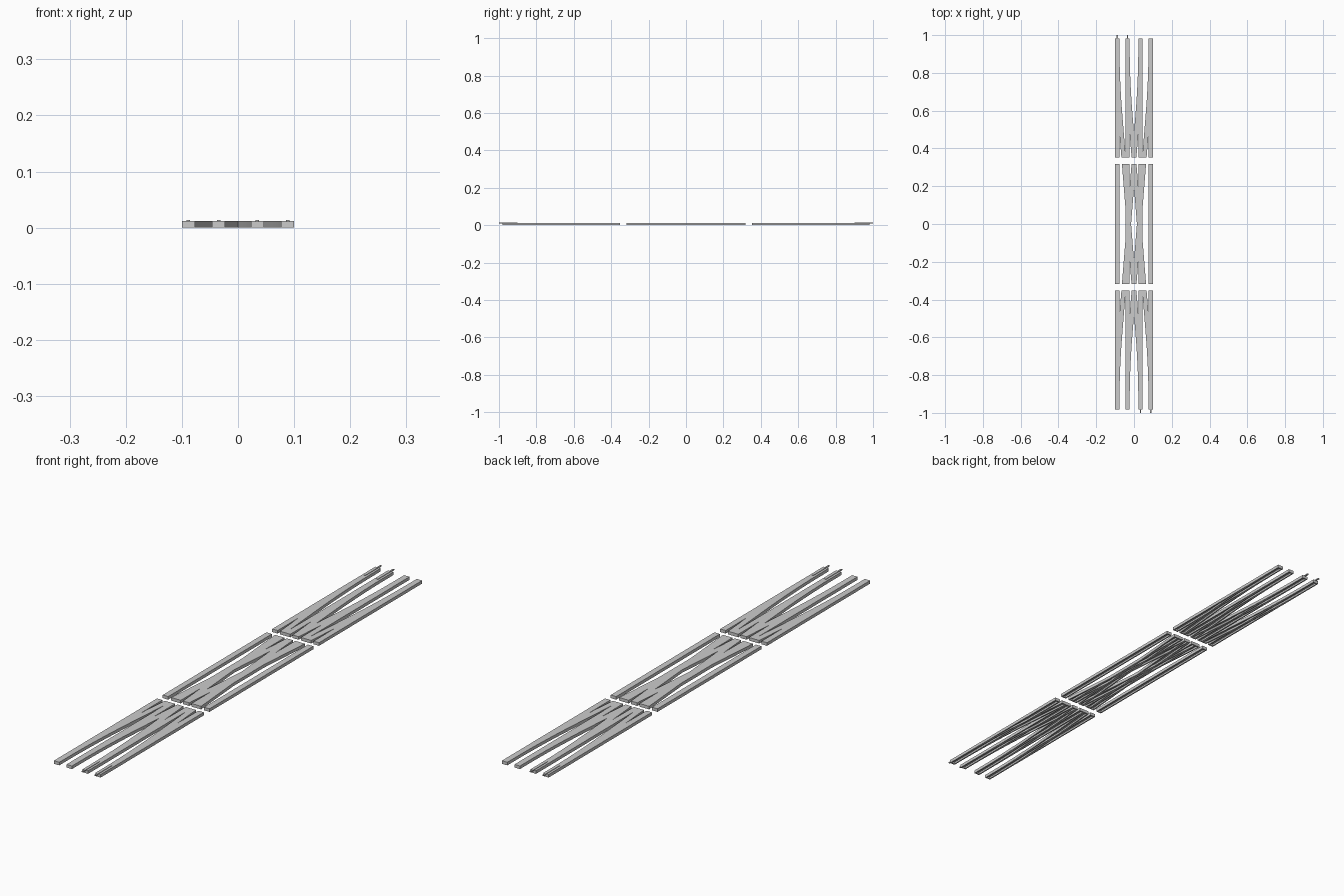
import bpy
import bmesh

if "Cube" in bpy.data.objects:
    bpy.data.objects.remove(bpy.data.objects["Cube"])

HEIGHT = 0.012
HALF_W = 0.0115
WALL = 0.005
DEPTH = 0.007
GAUGE = 0.027       # half distance between the two rails of a track
TRACK = 0.0615      # track centre offset
SLOPE = 0.08        # crossing slope
CURVE_START, CURVE_END = 0.59, 0.95
SECTIONS = {"front": (-0.982, -0.352), "middle": (-0.317, 0.317), "back": (0.352, 0.982)}


def crossing_x(y):
    """Centre line of the diagonal track: straight middle, eased ends."""
    a = abs(y)
    if a >= CURVE_END:
        x = TRACK
    elif a <= CURVE_START:
        x = SLOPE * a
    else:
        t = (CURVE_END - a) / (CURVE_END - CURVE_START)
        x = TRACK - (TRACK - SLOPE * CURVE_START) * t * t
    return -x if y > 0 else x


def make_rail(name, x_of_y, y0, y1, steps):
    """Sweep a flat bar with a recessed underside and closed ends."""
    inner0, inner1 = y0 + WALL, y1 - WALL
    stations = [(y0, 0), (inner0, 0)]
    stations += [(inner0 + (inner1 - inner0) * i / steps, DEPTH) for i in range(steps + 1)]
    stations += [(inner1, 0), (y1, 0)]
    slot = HALF_W - WALL
    bm = bmesh.new()
    rings = []
    for y, d in stations:
        profile = [(-HALF_W, 0), (-HALF_W, HEIGHT), (HALF_W, HEIGHT), (HALF_W, 0),
                   (slot, 0), (slot, d), (-slot, d), (-slot, 0)]
        rings.append([bm.verts.new((x_of_y(y) + px, y, pz)) for px, pz in profile])
    for a, b in zip(rings, rings[1:]):
        for i in range(len(a)):
            j = (i + 1) % len(a)
            bm.faces.new((a[i], a[j], b[j], b[i]))
    for ring in (rings[0], rings[-1]):
        bm.faces.new(ring[:4])
    bmesh.ops.remove_doubles(bm, verts=bm.verts, dist=1e-5)
    bmesh.ops.dissolve_degenerate(bm, edges=bm.edges, dist=1e-6)
    bmesh.ops.recalc_face_normals(bm, faces=bm.faces)
    mesh = bpy.data.meshes.new(name)
    bm.to_mesh(mesh)
    bm.free()
    bpy.context.collection.objects.link(bpy.data.objects.new(name, mesh))


def make_pin(name, x, side):
    """Thin connecting tongue lying on the rail and passing its end."""
    bpy.ops.mesh.primitive_cube_add(size=1, location=(x, side * 0.95, 0.012))
    pin = bpy.context.object
    pin.name = name
    pin.scale = (0.006, 0.1, 0.004)


for section, (y0, y1) in SECTIONS.items():
    for side, label in ((-1, "right"), (1, "left")):
        for rail, part in ((-1, "right_rail"), (1, "left_rail")):
            offset = rail * GAUGE
            # Straight through tracks
            make_rail(f"{section}_{label}_straight_{part}",
                      lambda y, c=side * TRACK + offset: c, y0, y1, 1)
            # Diagonal tracks, one mirrored from the other
            make_rail(f"{section}_{label}_diagonal_{part}",
                      lambda y, s=side, o=offset: s * crossing_x(y) + o, y0, y1, 16)

# Connecting tongues, rotated half a turn from end to end
for side, end in ((-1, "front"), (1, "back")):
    for rail, part in ((-1, "right"), (1, "left")):
        make_pin(f"{end}_{part}_tongue", -side * TRACK + rail * GAUGE, side)
